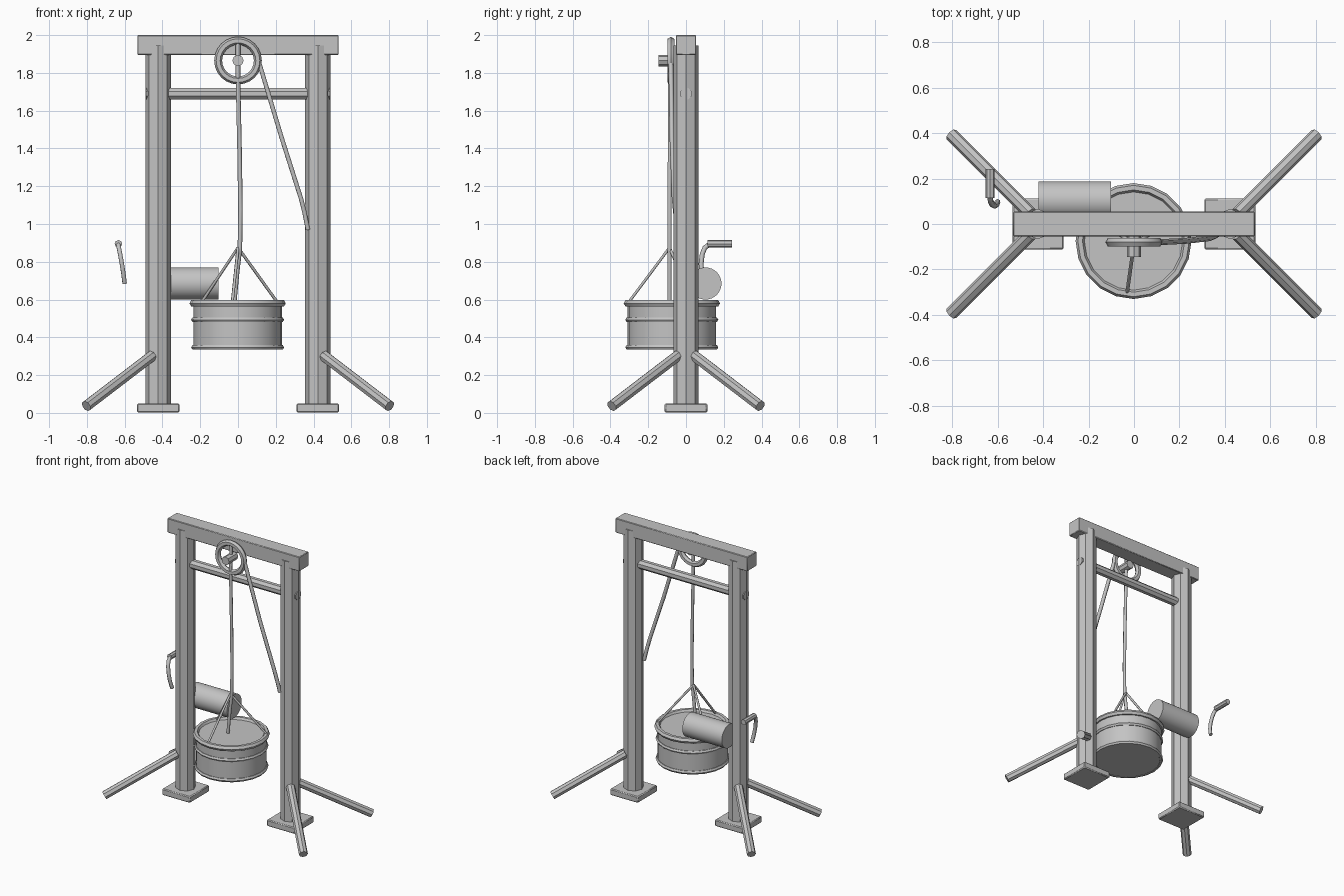
import bpy, math
from mathutils import Vector

if "Cube" in bpy.data.objects:
    bpy.data.objects.remove(bpy.data.objects["Cube"])

grey = bpy.data.materials.new("plain grey")
grey.diffuse_color = (0.55, 0.55, 0.55, 1)
grey.use_nodes = True
grey.node_tree.nodes["Principled BSDF"].inputs["Base Color"].default_value = grey.diffuse_color


def finish(name, angle=30):
    ob = bpy.context.object
    ob.name = name
    ob.data.materials.clear()
    ob.data.materials.append(grey)
    bpy.ops.object.shade_smooth_by_angle(angle=math.radians(angle))
    return ob


def box(name, centre, size, bevel=0.006):
    bpy.ops.mesh.primitive_cube_add(size=1, location=centre)
    ob = bpy.context.object
    ob.scale = size
    bpy.ops.object.transform_apply(location=False, rotation=False, scale=True)
    finish(name)
    mod = ob.modifiers.new("soft edges", 'BEVEL')
    mod.width, mod.segments = bevel, 1


def rod(name, start, end, radius, sides, spin=0.0):
    """Prism between two points; spin turns it about its own axis."""
    a, b = Vector(start), Vector(end)
    bpy.ops.mesh.primitive_cylinder_add(vertices=sides, radius=radius, depth=(b - a).length)
    ob = bpy.context.object
    ob.rotation_euler = (0, 0, spin)
    bpy.ops.object.transform_apply(location=False, rotation=True, scale=False)
    ob.rotation_mode = 'QUATERNION'
    ob.rotation_quaternion = Vector((0, 0, 1)).rotation_difference(b - a)
    ob.location = (a + b) / 2
    finish(name)


def tube(name, points, radius):
    """Six-sided tube along a path."""
    cu = bpy.data.curves.new(name, 'CURVE')
    cu.dimensions = '3D'
    cu.bevel_depth, cu.bevel_resolution, cu.use_fill_caps = radius, 1, True
    sp = cu.splines.new('POLY')
    sp.points.add(len(points) - 1)
    for p, co in zip(sp.points, points):
        p.co = (*co, 1)
    ob = bpy.data.objects.new(name, cu)
    bpy.context.collection.objects.link(ob)
    bpy.ops.object.select_all(action='DESELECT')
    ob.select_set(True)
    bpy.context.view_layer.objects.active = ob
    bpy.ops.object.convert(target='MESH')
    finish(name, 65)


def ring(name, centre, major, minor, segs, sides, rot=(0, 0, 0)):
    bpy.ops.mesh.primitive_torus_add(location=centre, rotation=rot, major_radius=major,
                                     minor_radius=minor, major_segments=segs, minor_segments=sides)
    finish(name)


# Frame: top beam, cross bar, posts with foot plates and splayed braces
box("top_beam", (0, 0, 1.9475), (1.065, 0.108, 0.105), 0.004)
rod("cross_bar", (-0.487, 0, 1.69), (0.487, 0, 1.69), 0.033, 8, math.pi / 8)
for side, s in (("left", -1), ("right", 1)):
    rod(side + "_post", (s * 0.423, 0, 0.03), (s * 0.423, 0, 1.945), 0.067, 8)
    box(side + "_foot", (s * 0.422, 0, 0.026), (0.225, 0.225, 0.047))
    for face, t in (("front", -1), ("back", 1)):
        rod(f"{side}_{face}_brace", (s * 0.455, t * 0.045, 0.302),
            (s * 0.803, t * 0.393, 0.036), 0.03, 8)

# Pulley wheel and hub
ring("pulley_rim", (0, -0.08, 1.865), 0.105, 0.021, 24, 6, (math.pi / 2, 0, 0))
rod("pulley_hub", (0, -0.145, 1.865), (0, -0.04, 1.865), 0.03, 8)

# Ropes
tube("hanging_rope", [(0, -0.08, 1.96), (0, -0.085, 1.77), (0.008, -0.086, 1.4),
                      (0.013, -0.087, 1.08), (0.01, -0.087, 0.87), (-0.005, -0.087, 0.74),
                      (-0.02, -0.087, 0.585)], 0.012)
tube("tie_rope", [(0.113, -0.08, 1.85), (0.23, -0.074, 1.46), (0.335, -0.062, 1.13),
                  (0.352, -0.055, 1.06), (0.37, -0.045, 0.97)], 0.013)

# Bucket with bands and three sling ropes
BX, BY = -0.002, -0.075
rod("bucket_body", (BX, BY, 0.337), (BX, BY, 0.582), 0.234, 24)
for name, z, major, minor in (("bucket_rim", 0.58, 0.235, 0.02),
                              ("middle_band", 0.493, 0.232, 0.014),
                              ("bottom_band", 0.347, 0.232, 0.014)):
    ring(name, (BX, BY, z), major, minor, 20, 6)
for i, end in enumerate([(-0.03, -0.3, 0.59), (0.205, 0.035, 0.59), (-0.19, 0.035, 0.59)]):
    tube(f"sling_rope_{i + 1}", [(0, -0.087, 0.875), end], 0.008)

# Winch drum and loose crank
rod("winch_drum", (-0.42, 0.103, 0.685), (-0.102, 0.103, 0.685), 0.085, 32)
tube("crank_arm", [(-0.60, 0.098, 0.685), (-0.607, 0.083, 0.74), (-0.615, 0.08, 0.79),
                   (-0.624, 0.086, 0.84), (-0.631, 0.1, 0.875), (-0.634, 0.125, 0.893)], 0.013)
rod("crank_handle", (-0.633, 0.115, 0.895), (-0.633, 0.243, 0.895), 0.02, 8)
